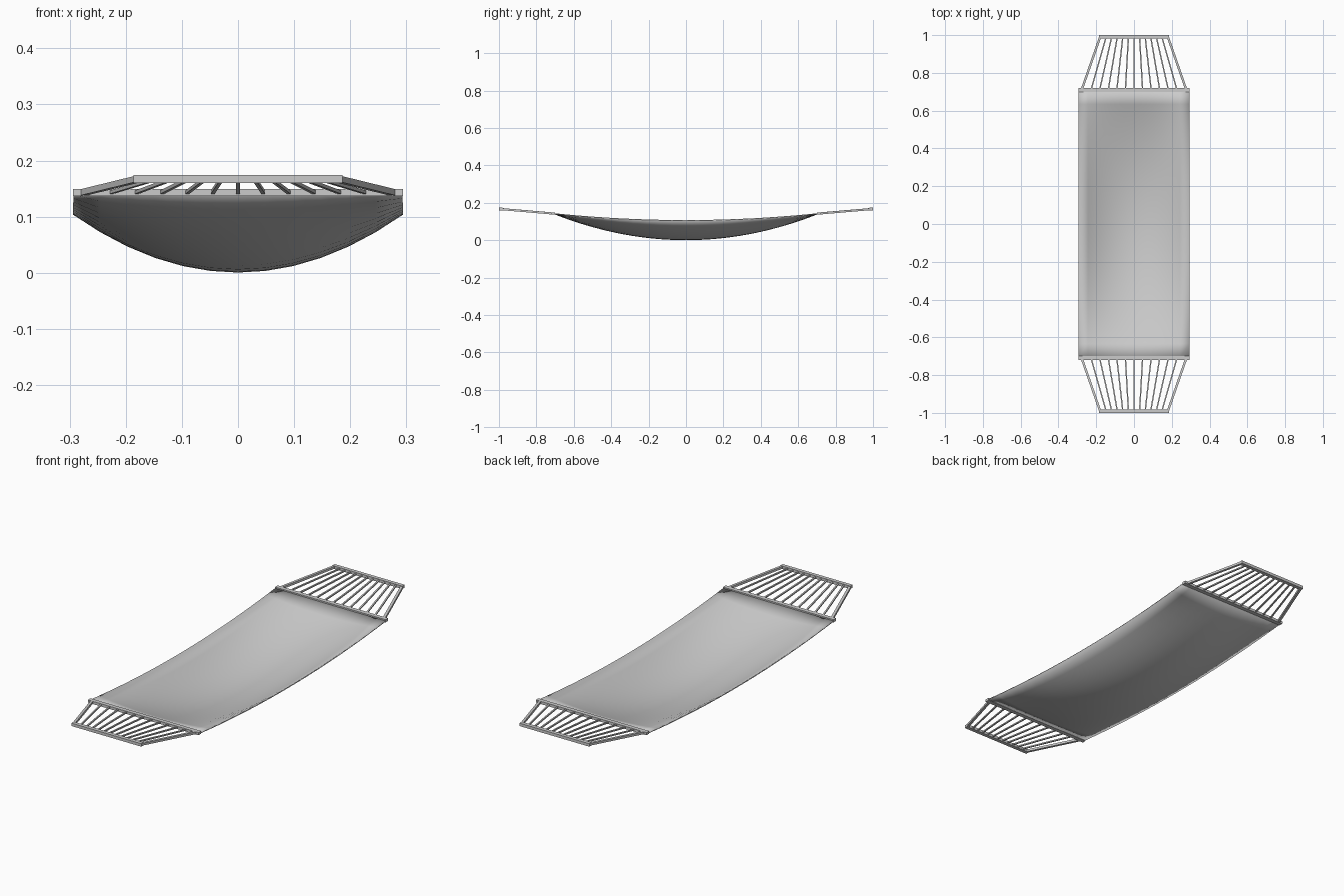
import bpy, bmesh
from mathutils import Vector, Matrix

if "Cube" in bpy.data.objects:
    bpy.data.objects.remove(bpy.data.objects["Cube"])


def finish(bm, name):
    bmesh.ops.recalc_face_normals(bm, faces=bm.faces)
    me = bpy.data.meshes.new(name)
    bm.to_mesh(me)
    bm.free()
    ob = bpy.data.objects.new(name, me)
    bpy.context.collection.objects.link(ob)
    return ob


def beam(bm, a, b, w, h):
    """Rectangular beam from a to b, w wide and h tall."""
    a, b = Vector(a), Vector(b)
    d = (b - a).normalized()
    side = Vector((0, 0, 1)).cross(d).normalized()
    up = d.cross(side)
    rot = Matrix((d, side, up)).transposed().to_4x4()
    size = Matrix.Diagonal(((b - a).length, w, h, 1))
    bmesh.ops.create_cube(bm, size=1, matrix=Matrix.Translation((a + b) / 2) @ rot @ size)


# Sagging cloth bed
HX, HY, NX, NY = 0.293, 0.705, 12, 20
bm = bmesh.new()
rows = []
for j in range(NY + 1):
    v = 2 * j / NY - 1
    row = []
    for i in range(NX + 1):
        u = 2 * i / NX - 1
        edge = 0.106 + 0.036 * v * v
        z = edge - 0.103 * (1 - v * v) * (1 - u * u)
        row.append(bm.verts.new((u * HX, v * HY, z)))
    rows.append(row)
for r0, r1 in zip(rows, rows[1:]):
    for i in range(NX):
        bm.faces.new((r0[i], r0[i + 1], r1[i + 1], r1[i]))
cloth = finish(bm, "cloth_bed")
sol = cloth.modifiers.new("thickness", 'SOLIDIFY')
sol.thickness = 0.005
sol.offset = 0
for p in cloth.data.polygons:
    p.use_smooth = True
bpy.context.view_layer.objects.active = cloth
cloth.select_set(True)
bpy.ops.object.shade_smooth_by_angle()

# Spreader bars, end bars and cords at both ends
IN_Y, IN_Z, OUT_Y, OUT_Z = 0.71, 0.143, 0.991, 0.167
for s, tag in ((-1, "front"), (1, "back")):
    bm = bmesh.new()
    beam(bm, (-0.294, s * IN_Y, IN_Z), (0.294, s * IN_Y, IN_Z), 0.020, 0.013)
    finish(bm, tag + "_spreader_bar")

    bm = bmesh.new()
    beam(bm, (-0.186, s * OUT_Y, OUT_Z), (0.186, s * OUT_Y, OUT_Z), 0.018, 0.014)
    finish(bm, tag + "_end_bar")

    bm = bmesh.new()
    for m in (-1, 1):
        beam(bm, (m * 0.277, s * IN_Y, IN_Z), (m * 0.179, s * OUT_Y, OUT_Z), 0.012, 0.011)
    finish(bm, tag + "_side_rails")

    bm = bmesh.new()
    for k in range(-5, 6):
        beam(bm, (k * 0.0455, s * IN_Y, IN_Z), (k * 0.0295, s * OUT_Y, OUT_Z), 0.007, 0.006)
    finish(bm, tag + "_cords")
